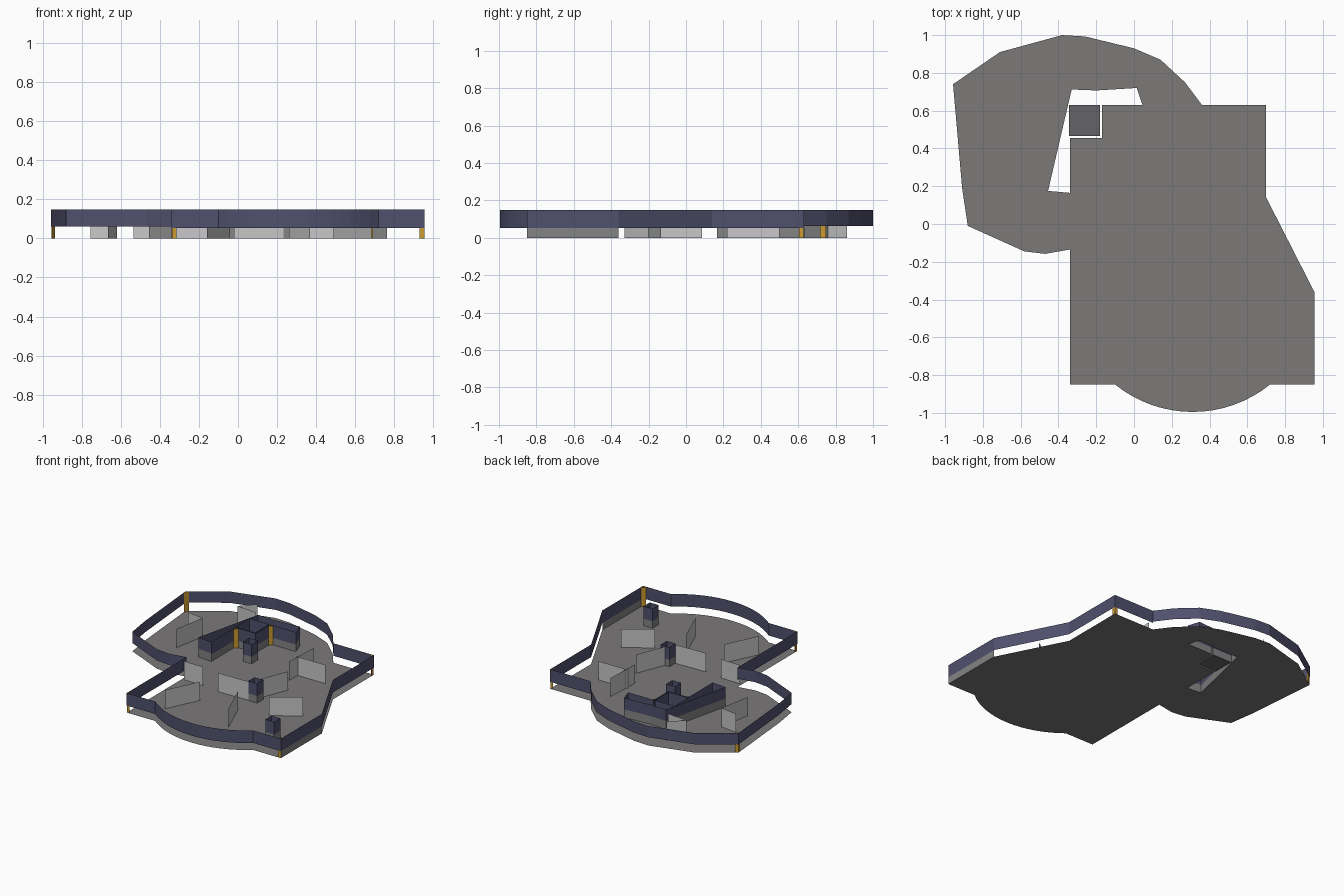
import bpy, bmesh, math
from mathutils import Vector

if "Cube" in bpy.data.objects:
    bpy.data.objects.remove(bpy.data.objects["Cube"])


def mat(name, c):
    m = bpy.data.materials.new(name)
    m.diffuse_color = (*c, 1)
    m.use_nodes = True
    m.node_tree.nodes["Principled BSDF"].inputs["Base Color"].default_value = m.diffuse_color
    return m


FLOOR = mat("floor grey", (0.20, 0.19, 0.19))
BLUE = mat("dark blue", (0.08, 0.08, 0.155))
PANEL = mat("light grey", (0.58, 0.57, 0.58))
WALL = mat("wall grey", (0.23, 0.23, 0.23))
GOLD = mat("gold", (0.60, 0.33, 0.03))
SHAFT = mat("shaft grey", (0.13, 0.13, 0.14))
TOP, MID, MID_WING = 0.148, 0.053, 0.062


def finish(name, bm, m):
    me = bpy.data.meshes.new(name)
    bm.to_mesh(me)
    bm.free()
    ob = bpy.data.objects.new(name, me)
    me.materials.append(m)
    bpy.context.collection.objects.link(ob)
    return ob


def strip(name, pts, z0, z1, m, closed=False):
    """Thin upright sheet following a plan path."""
    bm = bmesh.new()
    lo = [bm.verts.new((x, y, z0)) for x, y in pts]
    hi = [bm.verts.new((x, y, z1)) for x, y in pts]
    n = len(pts)
    for i in range(n if closed else n - 1):
        j = (i + 1) % n
        bm.faces.new((lo[i], lo[j], hi[j], hi[i]))
    return finish(name, bm, m)


def plate(name, loops, z, m):
    """Flat sheet; loops after the first are holes."""
    bm = bmesh.new()
    edges = []
    for pts in loops:
        vs = [bm.verts.new((x, y, z)) for x, y in pts]
        edges += [bm.edges.new((vs[i], vs[(i + 1) % len(vs)])) for i in range(len(vs))]
    bmesh.ops.triangle_fill(bm, use_beauty=True, use_dissolve=False,
                            edges=edges, normal=(0, 0, 1))
    for f in bm.faces:
        f.normal_update()
        if f.normal.z < 0:
            f.normal_flip()
    return finish(name, bm, m)


def rect(x0, y0, x1, y1):
    return [(x0, y0), (x1, y0), (x1, y1), (x0, y1)]


# Plan outline, counter-clockwise: main hall (with bowed front) and curved wing
R, half = 0.652, math.asin(0.41 / 0.652)
bow = [(0.31 + R * math.sin(a), -0.343 - R * math.cos(a))
       for a in (half * (i / 8 - 1) for i in range(17))]
hall = [(-0.34, -0.135), (-0.34, -0.85)] + bow + [
    (0.955, -0.85), (0.955, -0.36), (0.70, 0.14), (0.70, 0.63), (0.36, 0.63)]
wing = [(0.36, 0.63), (0.27, 0.75), (0.14, 0.87), (0.0, 0.93), (-0.26, 0.993),
        (-0.38, 1.0), (-0.71, 0.91), (-0.958, 0.74), (-0.91, 0.19),
        (-0.88, -0.01), (-0.58, -0.145), (-0.47, -0.158), (-0.34, -0.135)]
court_hall = [(-0.34, 0.165), (-0.34, 0.455), (-0.17, 0.455), (-0.17, 0.63), (0.045, 0.63)]
court_wing = [(0.045, 0.63), (0.015, 0.72), (-0.20, 0.707), (-0.33, 0.712),
              (-0.455, 0.175), (-0.34, 0.165)]

plate("floor", [hall + wing[1:-1], court_hall + court_wing[1:-1]], 0, FLOOR)

# Raised fascia bands
strip("hall_fascia", hall, MID, TOP, BLUE)
strip("wing_fascia", wing, MID_WING, TOP, BLUE)
strip("courtyard_hall_fascia", court_hall, MID, TOP, BLUE)
strip("courtyard_wing_fascia", court_wing, MID_WING, TOP, BLUE)

# Solid lower walls
strip("side_wall", [(0.955, -0.85), (0.955, -0.36)], 0, MID, WALL)
strip("courtyard_hall_wall", court_hall, 0, MID, WALL)
strip("courtyard_wing_wall", court_wing, 0, MID_WING, WALL)

# Lift shaft in the courtyard notch
shaft = rect(-0.345, 0.465, -0.18, 0.63)
plate("shaft_floor", [shaft], 0.002, SHAFT)
strip("shaft_lower", shaft, 0, MID, WALL, True)
strip("shaft_upper", shaft, MID, TOP, BLUE, True)

# Hollow columns: grey below, blue above
for i, (x, y) in enumerate([(-0.128, 0.33), (0.27, -0.172), (0.725, -0.618)]):
    sq = rect(x - 0.037, y - 0.037, x + 0.037, y + 0.037)
    strip(f"column_base_{i}", sq, 0, MID, WALL, True)
    strip(f"column_top_{i}", sq, MID, TOP, BLUE, True)

# Free-standing display panels
panels = [(0.49, -0.33, 0.685, -0.20), (-0.16, -0.65, -0.04, -0.40),
          (0.37, -0.64, 0.26, -0.37), (-0.02, -0.21, 0.235, -0.205),
          (0.27, -0.14, 0.36, 0.085), (0.265, 0.32, 0.51, 0.32),
          (0.275, 0.22, 0.285, 0.50), (-0.325, -0.185, -0.16, -0.19),
          (-0.665, 0.21, -0.62, 0.46), (-0.755, 0.48, -0.62, 0.46),
          (-0.535, 0.76, -0.37, 0.745), (-0.535, 0.76, -0.44, 0.86)]
for i, (x0, y0, x1, y1) in enumerate(panels):
    strip(f"display_panel_{i}", [(x0, y0), (x1, y1)], 0, 0.142, PANEL)

# Gold triangular corner posts: corner, then the two edges they run along
posts = [((-0.956, 0.738), (0.8, 0.55), (0.09, -1)), ((0.699, 0.629), (-1, 0), (0, -1)),
         ((0.954, -0.849), (-1, 0), (0, 1)), ((-0.339, -0.849), (1, 0), (0, 1)),
         ((-0.169, 0.629), (1, 0), (0, -1)), ((-0.339, 0.454), (1, 0), (0, -1))]
for i, (c, a, b) in enumerate(posts):
    c = Vector(c)
    tri = [c, c + Vector(a) * 0.024, c + Vector(b) * 0.024]
    strip(f"corner_post_{i}", [tuple(p) for p in tri], 0, TOP - 0.003, GOLD, True)
